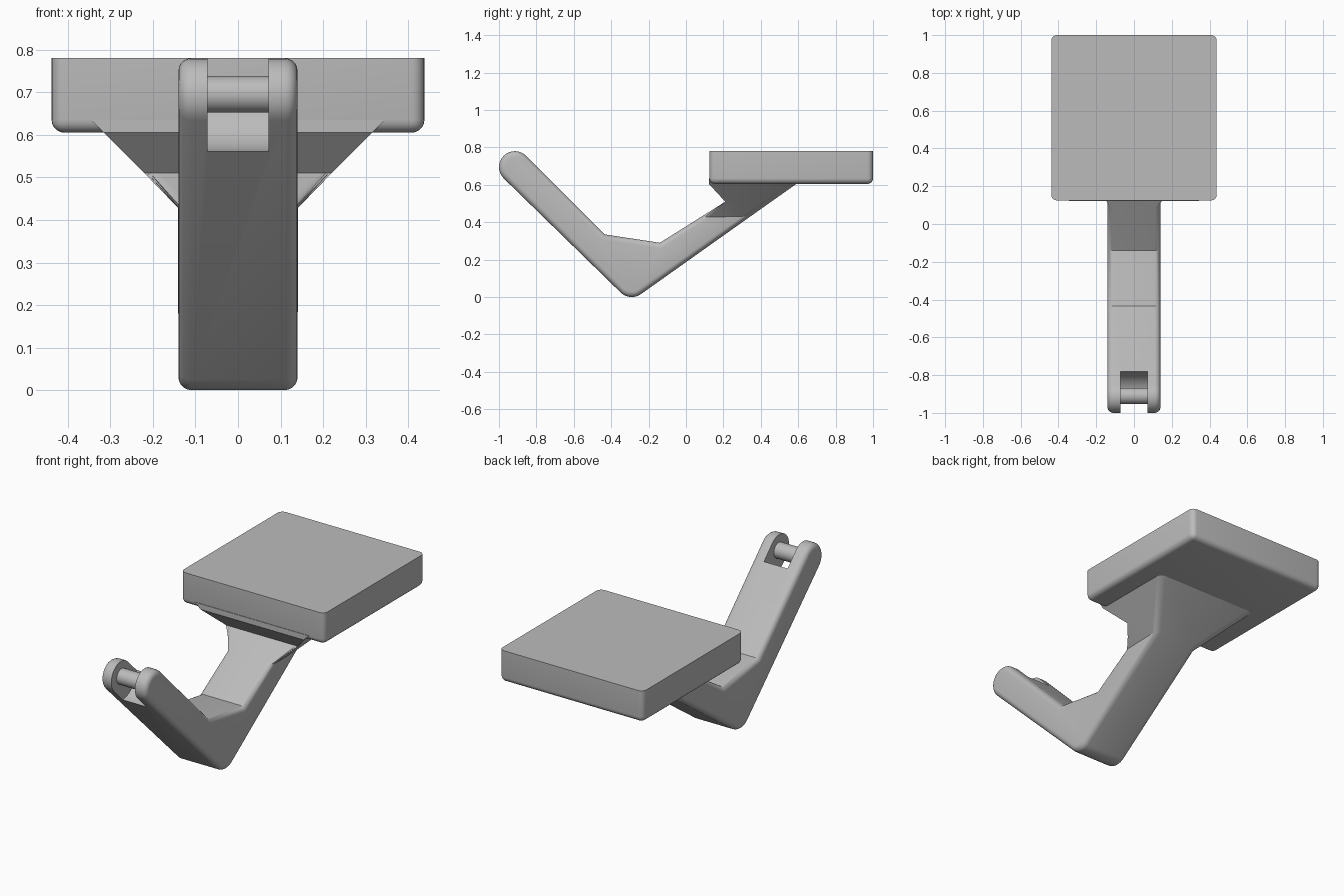
import bpy, bmesh, math
from mathutils import Matrix, Vector

old = bpy.data.objects.get("Cube")
if old:
    bpy.data.objects.remove(old, do_unlink=True)

# One plain grey finish
grey = bpy.data.materials.new("satin_grey")
grey.use_nodes = True
grey.diffuse_color = (0.5, 0.5, 0.5, 1)
grey.node_tree.nodes["Principled BSDF"].inputs["Base Color"].default_value = (0.5, 0.5, 0.5, 1)


def finish(bm, name):
    bmesh.ops.recalc_face_normals(bm, faces=bm.faces)
    mesh = bpy.data.meshes.new(name)
    bm.to_mesh(mesh)
    bm.free()
    mesh.materials.append(grey)
    obj = bpy.data.objects.new(name, mesh)
    bpy.context.collection.objects.link(obj)
    return obj


def smooth(obj):
    obj.data.shade_smooth()
    obj.data.set_sharp_from_angle(angle=math.radians(32))


def arc(center, radius, start, end, steps):
    angles = [math.radians(start + (end - start) * i / steps) for i in range(steps + 1)]
    return [(center[0] + radius * math.cos(a), center[1] + radius * math.sin(a)) for a in angles]


def cross_rod(name, center, radius, half_width):
    bm = bmesh.new()
    turn = Matrix.Translation((0, *center)) @ Matrix.Rotation(math.pi / 2, 4, "Y")
    bmesh.ops.create_cone(bm, cap_ends=True, segments=48, radius1=radius, radius2=radius,
                          depth=2 * half_width, matrix=turn)
    return finish(bm, name)


def round_edges(bm, edges, radius):
    bmesh.ops.bevel(bm, geom=edges, offset=radius, offset_type="OFFSET", segments=5,
                    profile=0.5, affect="EDGES", clamp_overlap=False)


# Square platform, sharp on top and rounded elsewhere
bm = bmesh.new()
size = Vector((0.876, 0.875, 0.175))
bmesh.ops.create_cube(bm, size=1, matrix=Matrix.Translation((0, 0.5625, 0.6925)) @ Matrix.Diagonal(size).to_4x4())
round_edges(bm, [e for e in bm.edges if min(v.co.z for v in e.verts) < 0.7], 0.03)
smooth(finish(bm, "platform"))

# Bent arm profile (y, z), widening into a bracket above the flare height
TIP = (-0.915, 0.695)
FLARE, HALF = 0.43, 0.14
lower = arc(TIP, 0.085, 45.7, 225.7, 16) + arc((-0.29, 0.085), 0.085, 225.7, 305.3, 8)
upper = [(0.343, FLARE), (0.633, 0.635), (0.122, 0.635), (0.122, 0.605), (0.21, 0.51), (0.083, FLARE)]
inner = [(-0.14, 0.29), (-0.435, 0.335)]
profile = lower + upper + inner
first = len(lower)
last = first + len(upper) - 1
sharp = range(first + 1, last - 1)

bm = bmesh.new()
rings = []
for side in (-1, 1):
    ring = []
    for i, (y, z) in enumerate(profile):
        flare = z - FLARE if first <= i <= last else 0
        ring.append(bm.verts.new((side * (HALF + flare), y, z)))
    bm.faces.new(ring[:first + 1] + ring[last:])
    bm.faces.new(ring[first:last + 1])
    rings.append(ring)
count = len(profile)
for i in range(count):
    j = (i + 1) % count
    bm.faces.new((rings[0][i], rings[0][j], rings[1][j], rings[1][i]))
bmesh.ops.recalc_face_normals(bm, faces=bm.faces)
rim = [bm.edges.get((r[i], r[(i + 1) % count])) for r in rings for i in range(count) if i not in sharp]
round_edges(bm, rim, 0.03)
arm = finish(bm, "bent_arm")

# Fork slot at the arm tip
cutter = cross_rod("slot_cutter", TIP, 0.135, 0.072)
cutter.hide_render = True
slot = arm.modifiers.new("slot", "BOOLEAN")
slot.operation = "DIFFERENCE"
slot.solver = "EXACT"
slot.object = cutter
bpy.context.view_layer.objects.active = arm
bpy.ops.object.modifier_apply(modifier=slot.name)
bpy.data.objects.remove(cutter, do_unlink=True)
smooth(arm)

# Pin across the fork
smooth(cross_rod("fork_pin", (-0.91, 0.695), 0.043, 0.085))
